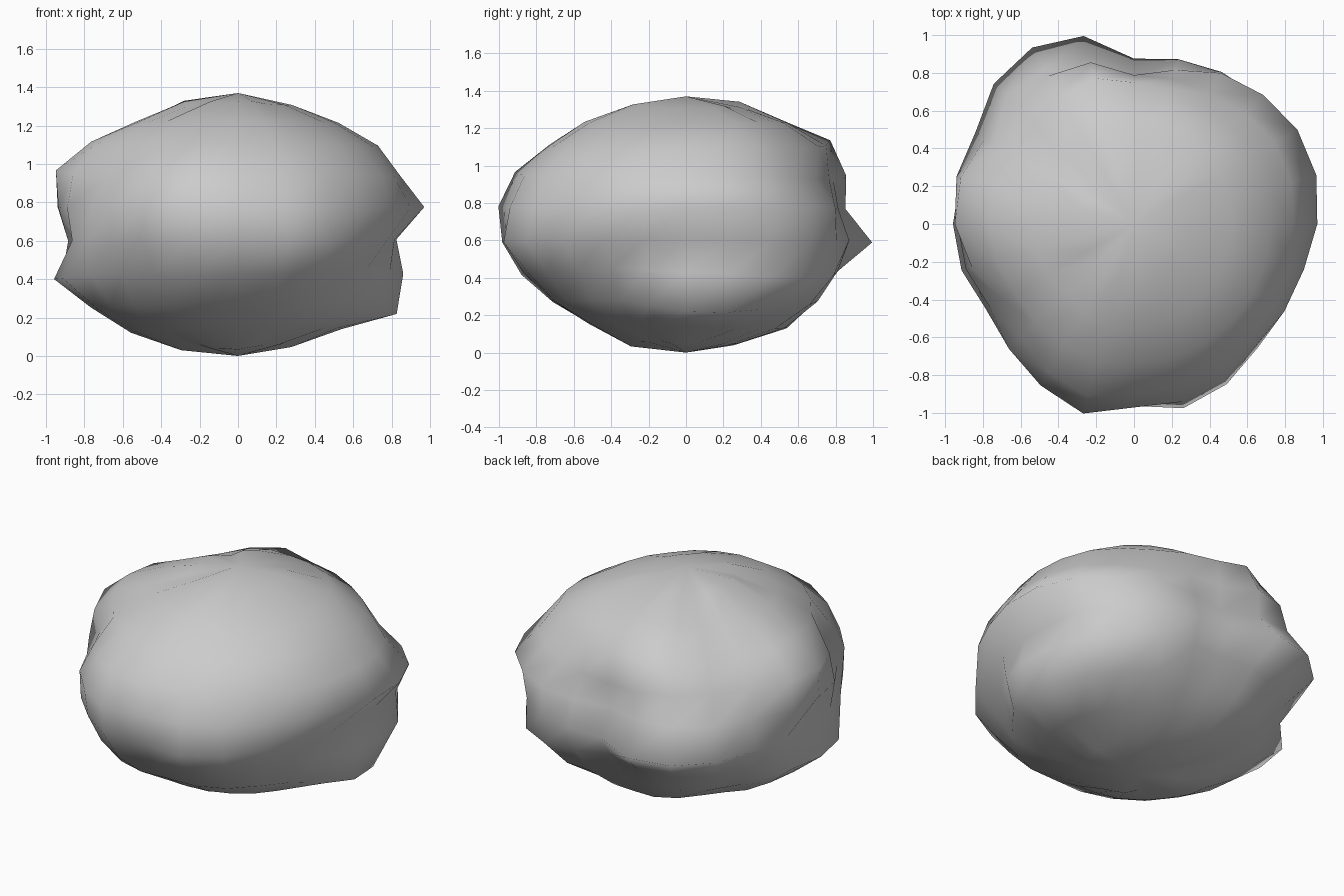
import bpy
import bmesh
import math
import random
from mathutils import Vector

random.seed(4)
old = bpy.data.objects.get("Cube")
if old:
    bpy.data.objects.remove(old, do_unlink=True)

SEGMENTS, ROWS = 24, 11
MIDDLE, TOP, SQUASH = 0.685, 1.37, 0.65

# Distance from the middle, bottom ring to top ring, keyed by azimuth
contours = {
    8: (1.01, 1, 1.11, .96, .84, 1, .94, .97, .97, 1.01),
    45: (1, 1.02, 1.03, 1.04, .95, .98, .93, .98, 1, 1),
    105: (1.03, 1.02, .96, .93, 1.05, .9, .98, 1.06, 1.01, 1.03),
    140: (1, .99, .98, .97, 1.06, .97, .96, .96, .96, 1),
    180: (1.03, 1.03, 1.01, 1.05, .87, .94, 1.04, 1.01, .98, 1.02),
    225: (1, 1, 1, .94, .93, .96, .97, .98, .98, 1),
    262: (1.03, .97, .96, .98, 1, 1.02, 1.02, .99, 1.01, 1.02),
    290: (1, .97, .96, .95, 1.01, .97, .97, .97, .99, 1.01),
    315: (1, .98, .97, .94, .95, .93, .96, .97, .97, 1),
}
# Plan outline: widest reach at each segment, starting from +x
outline = (.97, 1, 1, .97, .93, .9, .87, 1.03, 1.08, 1.05, .97, .98,
           .97, .96, .95, .96, .99, 1.04, .97, 1.01, .98, .93, .92, .93)
# Dents: azimuth, latitude, spread, amount
dents = ((-31, -29, 14, .09), (208, 20, 16, .12), (172, -9, 12, .06),
         (62, 28, 16, .04))


def contour_at(azimuth):
    """Blend the two neighbouring contours smoothly."""
    keys = list(contours)
    for i, a in enumerate(keys):
        b = keys[(i + 1) % len(keys)]
        span = (b - a) % 360
        along = (azimuth - a) % 360
        if along < span:
            t = along / span
            t = t * t * (3 - 2 * t)
            return [p + (q - p) * t for p, q in zip(contours[a], contours[b])]


def direction(azimuth, latitude):
    a, l = math.radians(azimuth), math.radians(latitude)
    return Vector((math.cos(l) * math.cos(a), math.cos(l) * math.sin(a), math.sin(l)))


def dent_at(d):
    total = 0
    for azimuth, latitude, spread, amount in dents:
        angle = math.degrees(d.angle(direction(azimuth, latitude)))
        total += amount * math.exp(-(angle / spread) ** 2)
    return total


# Boulder surface: rings of radially displaced points closed by two poles
bm = bmesh.new()
rings = [[] for _ in range(ROWS - 1)]
latitudes = [180 * (r + 1) / ROWS - 90 for r in range(ROWS - 1)]
flats = [math.cos(math.radians(l)) for l in latitudes]
for s in range(SEGMENTS):
    azimuth = 360 * s / SEGMENTS
    contour = contour_at(azimuth)
    fit = outline[s] / max(c * f for c, f in zip(contour, flats))
    for ring, latitude, flat, radius in zip(rings, latitudes, flats, contour):
        d = direction(azimuth, latitude)
        # The outline only steers the rings around the waist
        radius = radius * fit ** (flat ** 4) - dent_at(d)
        if flat < .3:
            radius += random.uniform(-.015, .025)
        p = d * radius
        ring.append(bm.verts.new((p.x, p.y, MIDDLE + SQUASH * p.z)))
bottom = bm.verts.new((0, 0, 0))
top = bm.verts.new((0, 0, TOP))
for s in range(SEGMENTS):
    n = (s + 1) % SEGMENTS
    bm.faces.new((bottom, rings[0][n], rings[0][s]))
    bm.faces.new((top, rings[-1][s], rings[-1][n]))
    for low, high in zip(rings, rings[1:]):
        bm.faces.new((low[s], low[n], high[n], high[s]))
bmesh.ops.recalc_face_normals(bm, faces=bm.faces)
for face in bm.faces:
    face.smooth = True

mesh = bpy.data.meshes.new("boulder")
bm.to_mesh(mesh)
bm.free()
boulder = bpy.data.objects.new("boulder", mesh)
bpy.context.collection.objects.link(boulder)

# Stone colour
stone = bpy.data.materials.new("grey stone")
stone.use_nodes = True
colour = (.6, .6, .6, 1)
stone.diffuse_color = colour
stone.node_tree.nodes["Principled BSDF"].inputs["Base Color"].default_value = colour
mesh.materials.append(stone)
